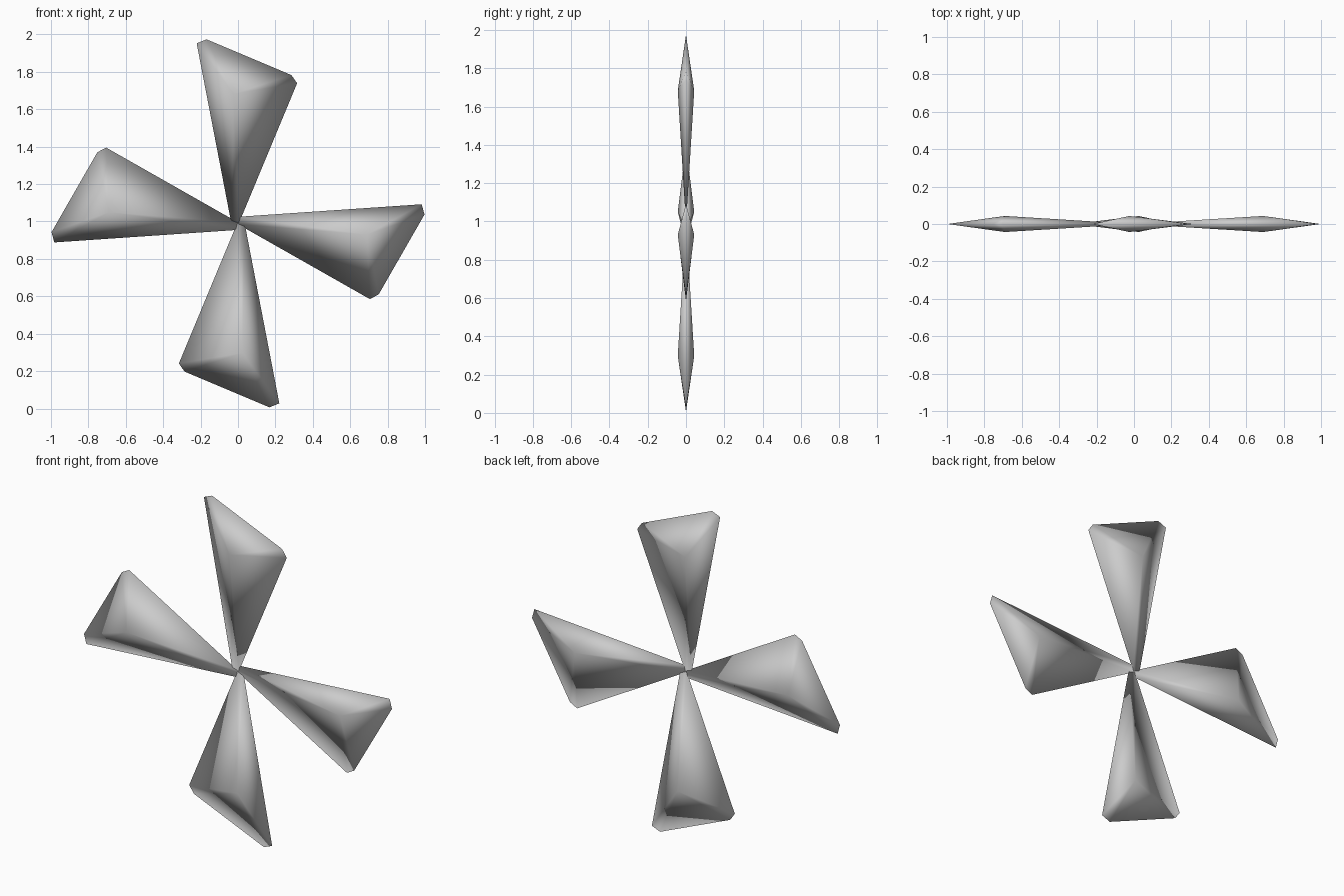
import bpy
import bmesh
from math import radians
from mathutils import Matrix, Vector

cube = bpy.data.objects.get("Cube")
if cube:
    bpy.data.objects.remove(cube, do_unlink=True)

# Plain grey for every blade
grey = bpy.data.materials.new("plain grey")
grey.use_nodes = True
colour = (0.6, 0.6, 0.6, 1)
grey.diffuse_color = colour
grey.node_tree.nodes["Principled BSDF"].inputs["Base Color"].default_value = colour

HUB = Vector((0, 0, 0.99))
# Blade outline (x, z) measured from the hub, and its thickest point
OUTLINE = [(0, 0.035), (0.982, 0.102), (0.997, 0.047),
           (0.752, -0.38), (0.705, -0.405), (0, -0.005)]
CREST = (0.69, -0.06)
HALF_THICKNESS = 0.043


def add_blade(name, angle):
    """Thin outline with a crest on each side, turned about the hub."""
    bm = bmesh.new()
    rim = [bm.verts.new((x, 0, z)) for x, z in OUTLINE]
    for y in (-HALF_THICKNESS, HALF_THICKNESS):
        crest = bm.verts.new((CREST[0], y, CREST[1]))
        for a, b in zip(rim, rim[1:] + rim[:1]):
            bm.faces.new((a, b, crest))
    bmesh.ops.recalc_face_normals(bm, faces=bm.faces)
    turn = Matrix.Translation(HUB) @ Matrix.Rotation(radians(-angle), 4, 'Y')
    bmesh.ops.transform(bm, matrix=turn, verts=bm.verts)
    for face in bm.faces:
        face.smooth = True
    mesh = bpy.data.meshes.new(name)
    bm.to_mesh(mesh)
    bm.free()
    mesh.materials.append(grey)
    bpy.context.collection.objects.link(bpy.data.objects.new(name, mesh))


# Two opposite pairs, slightly off square to each other
for name, angle in (("left_blade", 0), ("top_blade", 97),
                    ("right_blade", 180), ("bottom_blade", 277)):
    add_blade(name, angle)
